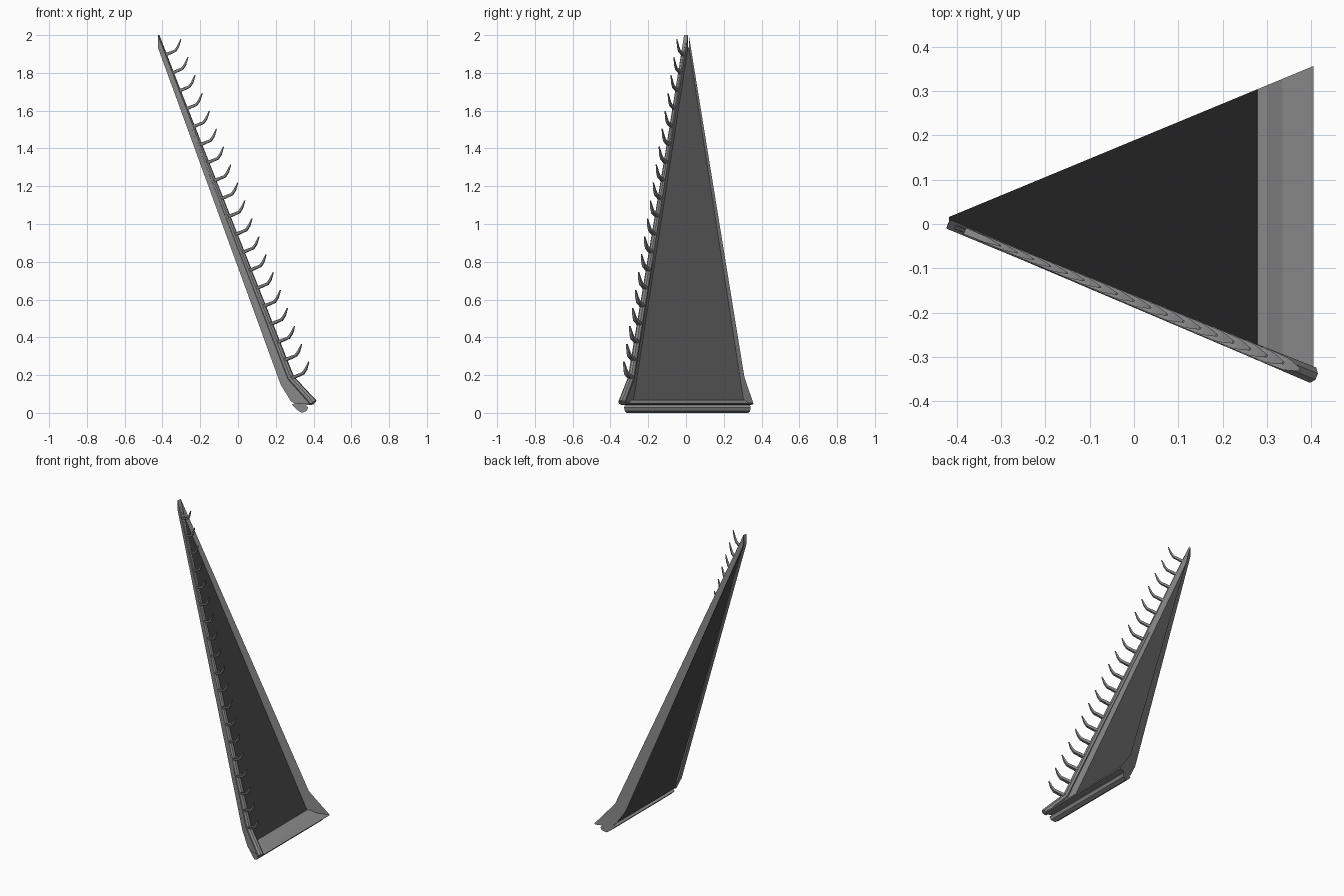
import bpy, bmesh, math
from mathutils import Vector

if "Cube" in bpy.data.objects:
    bpy.data.objects.remove(bpy.data.objects["Cube"])

T = math.tan(math.pi / 8)          # the spire is one eighth of an octagon
C, S = math.cos(math.pi / 8), math.sin(math.pi / 8)
AX = -0.42                         # x of the spire axis


def material(name, v):
    m = bpy.data.materials.new(name)
    m.diffuse_color = (v, v, v, 1)
    m.use_nodes = True
    m.node_tree.nodes["Principled BSDF"].inputs["Base Color"].default_value = m.diffuse_color
    return m


STONE = material("pale_stone", 0.25)
SLATE = material("dark_slate", 0.066)


def rib_pt(x, z, off=0.0):
    """Point on the rib's radial plane (-y side), moved sideways by off."""
    return Vector((x - S * off * -1, -T * (x - AX) + C * off, z))


def fin_pt(x, z):
    """Point on the cut plane (+y side)."""
    return Vector((x, T * (x - AX) + 0.015, z))


def make(name, rings, mat, closed=True, caps=True):
    """Skin a list of equal-length rings of points."""
    bm = bmesh.new()
    vs = [[bm.verts.new(p) for p in r] for r in rings]
    n = len(rings[0])
    for a, b in zip(vs, vs[1:]):
        for i in range(n if closed else n - 1):
            j = (i + 1) % n
            bm.faces.new((a[i], a[j], b[j], b[i]))
    if caps and n > 2:
        bm.faces.new(vs[0][::-1])
        if len(vs) > 1:
            bm.faces.new(vs[-1])
    bmesh.ops.recalc_face_normals(bm, faces=bm.faces)
    me = bpy.data.meshes.new(name)
    bm.to_mesh(me)
    bm.free()
    me.materials.append(mat)
    ob = bpy.data.objects.new(name, me)
    bpy.context.collection.objects.link(ob)
    return ob


# slate panel between the two radial planes
panel = [(-0.418, 1.935), (0.28, 0.066)]
make("slate_panel", [[rib_pt(x, z), fin_pt(x, z)] for x, z in panel],
     SLATE, closed=False, caps=False)

# radial web outline, with the flare at the foot
web = [(-0.42, 2.0), (-0.42, 1.935), (0.23, 0.15), (0.285, 0.06),
       (0.31, 0.048), (0.405, 0.05), (0.29, 0.19)]
make("cut_side_fin", [[fin_pt(x, z) for x, z in web]], STONE)
rib_web = [(x - (0.012 if i in (5, 6) else 0), z) for i, (x, z) in enumerate(web)]
make("rib_web", [[rib_pt(x, z, o) for x, z in rib_web] for o in (-0.011, 0.011)], STONE)

# eight-sided roll along the outer edge of the rib
path = [(-0.412, 1.955), (0.279, 0.185), (0.399, 0.053)]
dirs = [Vector(b) - Vector(a) for a, b in zip(path, path[1:])]
dirs = [d.normalized() for d in dirs]
tans = [dirs[0], (dirs[0] + dirs[1]).normalized(), dirs[1]]
rings = []
for k, ((x, z), t) in enumerate(zip(path, tans)):
    r = (0.010, 0.018, 0.020)[k]
    ring = []
    for i in range(8):
        a = math.tau * (i + 0.5) / 8
        u = r * math.cos(a)
        ring.append(rib_pt(x - t.y * u, z + t.x * u, r * math.sin(a)))
    rings.append(ring)
make("rib_roll", rings, STONE)

# base moulding: drip sheet on top, roll beneath
mould = [(0.278, 0.068), (0.30, 0.068), (0.335, 0.054), (0.37, 0.052), (0.405, 0.05),
         (0.40, 0.044), (0.36, 0.042), (0.371, 0.028), (0.362, 0.010), (0.338, 0.0),
         (0.318, 0.012), (0.284, 0.044), (0.30, 0.052)]
make("base_moulding", [[rib_pt(x, z) for x, z in mould],
                       [fin_pt(x, z) for x, z in mould]], STONE)

# crockets: bent tapering hooks up the rib (x, z, half thickness, width factor)
hook = [(-0.012, -0.004, 0.008, 1.0), (0.048, 0.021, 0.006, 0.85),
        (0.062, 0.042, 0.005, 0.65), (0.078, 0.082, 0.002, 0.25)]
COUNT = 19
for k in range(COUNT):
    f = k / (COUNT - 1)
    x0, z0 = 0.297 - 0.677 * f, 0.188 + 1.708 * f
    half = 0.017 - 0.009 * f
    rings = []
    for i, (x, z, t, w) in enumerate(hook):
        nx, nz = (-0.38, 0.92) if i < 2 else (-0.92, 0.38)
        h = half * w
        rings.append([rib_pt(x0 + x + s * nx * t, z0 + z + s * nz * t, o)
                      for s, o in ((1, -h), (1, h), (-1, h * 0.7), (-1, -h * 0.7))])
    make(f"crocket_{k + 1:02d}", rings, STONE)
